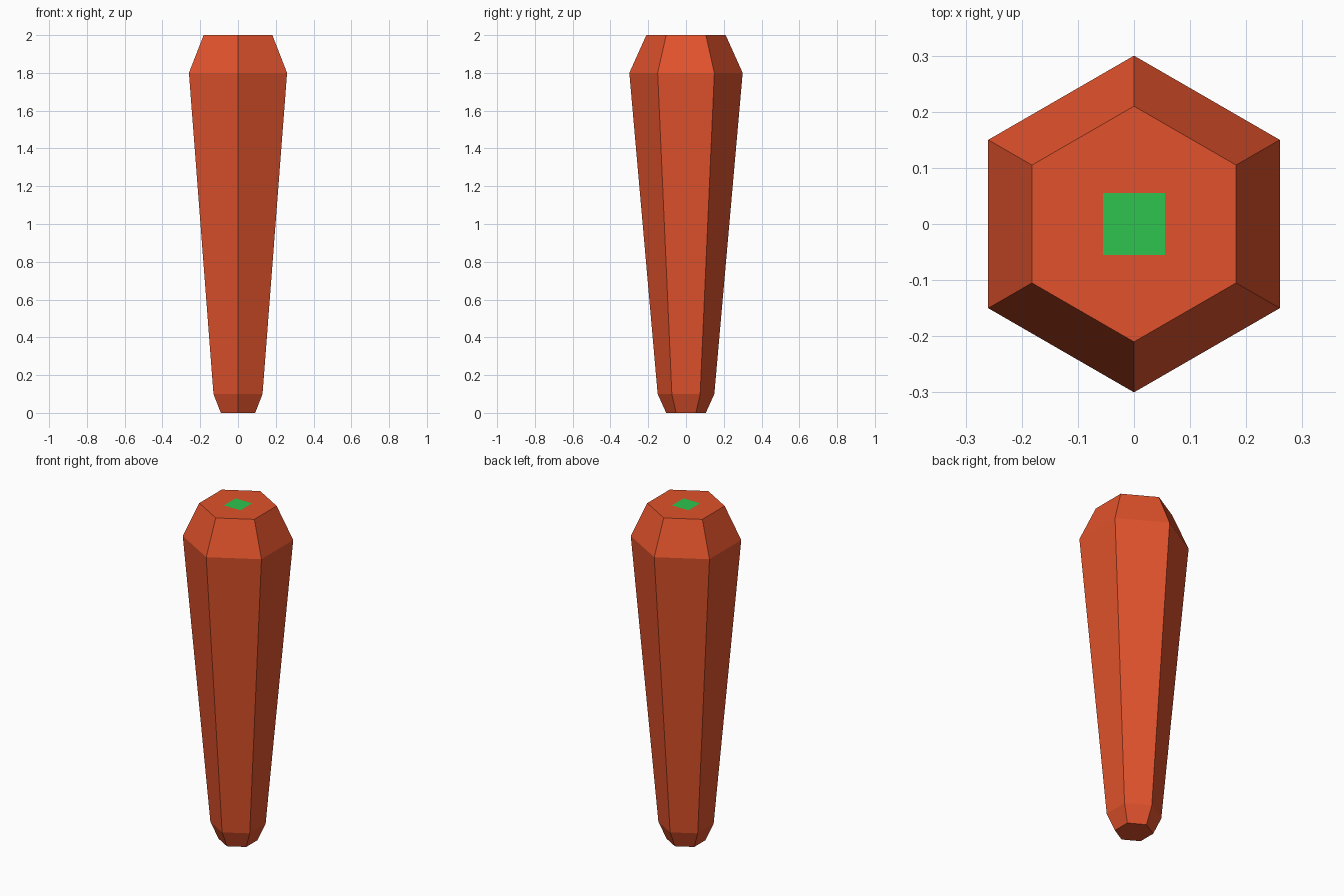
import bpy, bmesh
from math import sin, cos, tau

if "Cube" in bpy.data.objects:
    bpy.data.objects.remove(bpy.data.objects["Cube"])


def make_object(name, bm, color):
    bmesh.ops.recalc_face_normals(bm, faces=bm.faces)
    mesh = bpy.data.meshes.new(name)
    bm.to_mesh(mesh)
    bm.free()
    mat = bpy.data.materials.new(name + "_color")
    mat.diffuse_color = color
    mat.use_nodes = True
    mat.node_tree.nodes["Principled BSDF"].inputs["Base Color"].default_value = mat.diffuse_color
    mesh.materials.append(mat)
    obj = bpy.data.objects.new(name, mesh)
    bpy.context.collection.objects.link(obj)
    return obj


# Carrot root: six-sided rings lofted up a (radius, height) profile
SIDES = 6
profile = [(0.105, 0.0), (0.15, 0.1), (0.3, 1.8), (0.21, 2.0)]
bm = bmesh.new()
rings = []
for r, z in profile:
    angles = [tau / 4 + tau * i / SIDES for i in range(SIDES)]
    rings.append([bm.verts.new((r * cos(a), r * sin(a), z)) for a in angles])
for low, high in zip(rings, rings[1:]):
    for i in range(SIDES):
        j = (i + 1) % SIDES
        bm.faces.new((low[i], low[j], high[j], high[i]))
bm.faces.new(rings[0][::-1])
bm.faces.new(rings[-1])
make_object("carrot_root", bm, (0.75, 0.085, 0.025, 1))

# Green stem stub: flat square lying on the top face
bm = bmesh.new()
h = 0.055
bm.faces.new([bm.verts.new((x, y, 2.001)) for x, y in
              ((-h, -h), (h, -h), (h, h), (-h, h))])
stem = make_object("stem_stub", bm, (0.027, 0.55, 0.076, 1))
if stem.data.polygons[0].normal.z < 0:
    stem.data.flip_normals()
